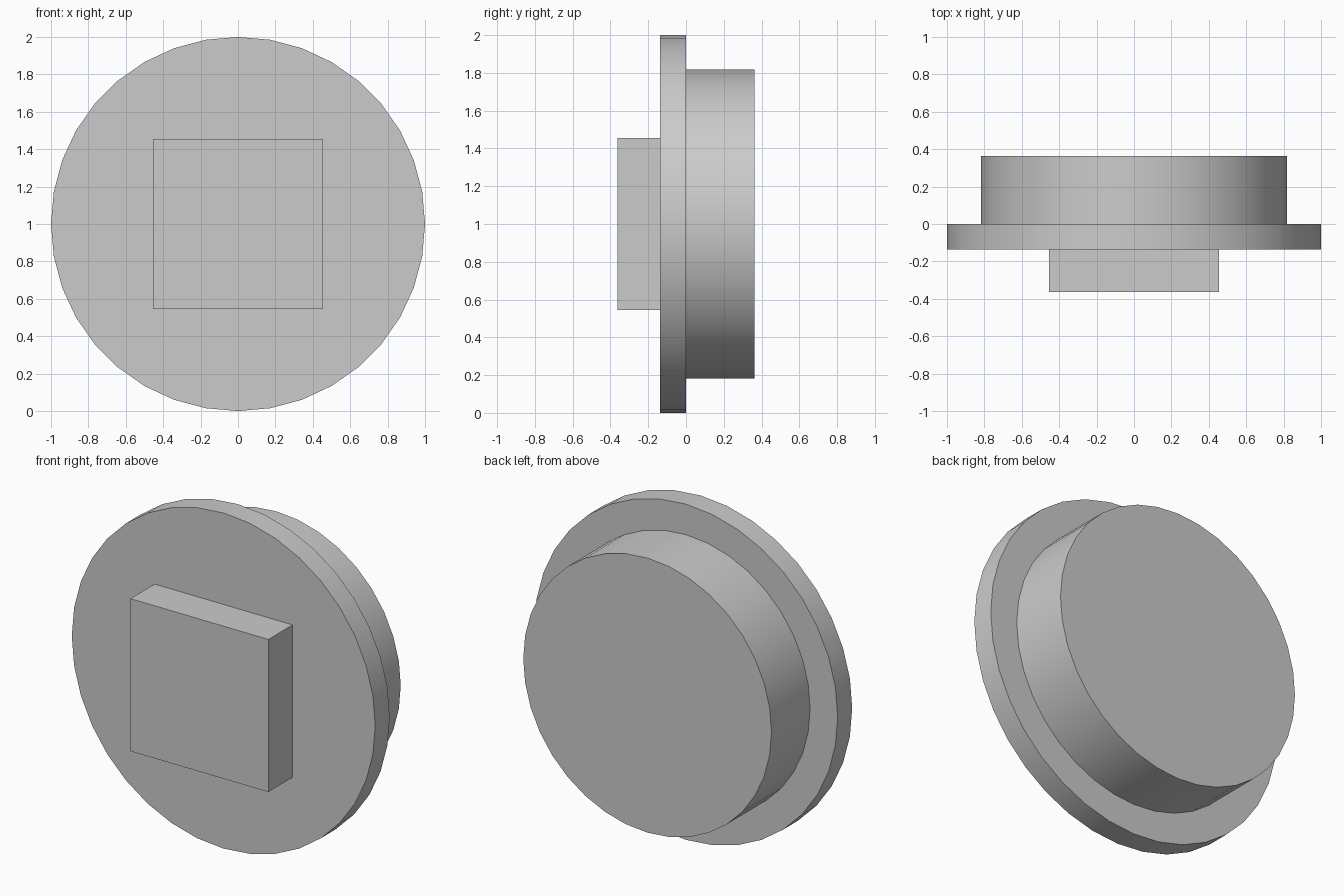
import bpy
import math

if "Cube" in bpy.data.objects:
    bpy.data.objects.remove(bpy.data.objects["Cube"])

U = 1 / 11  # proportional unit: flange radius is 11 units = 1.0
CENTRE_Z = 1.0


def disc(name, radius, y0, y1):
    """36-sided disc with its axis along y, spanning y0..y1."""
    bpy.ops.mesh.primitive_cylinder_add(
        vertices=36, radius=radius, depth=y1 - y0,
        location=(0, (y0 + y1) / 2, CENTRE_Z), rotation=(math.pi / 2, 0, 0))
    obj = bpy.context.object
    obj.name = name
    bpy.ops.object.transform_apply(location=False, rotation=True, scale=True)
    bpy.ops.object.shade_smooth_by_angle(angle=math.radians(30))
    return obj


def block(name, width, height, y0, y1):
    """Flat-faced block centred on the disc axis, spanning y0..y1."""
    bpy.ops.mesh.primitive_cube_add(size=1, location=(0, (y0 + y1) / 2, CENTRE_Z))
    obj = bpy.context.object
    obj.name = name
    obj.scale = (width, y1 - y0, height)
    bpy.ops.object.transform_apply(location=False, rotation=False, scale=True)
    return obj


# Wide thin flange
disc("flange", 11 * U, -1.5 * U, 0)

# Narrower plug behind the flange
disc("rear_plug", 9 * U, 0, 4 * U)

# Square boss on the front
block("square_boss", 10 * U, 10 * U, -4 * U, -1.5 * U)
